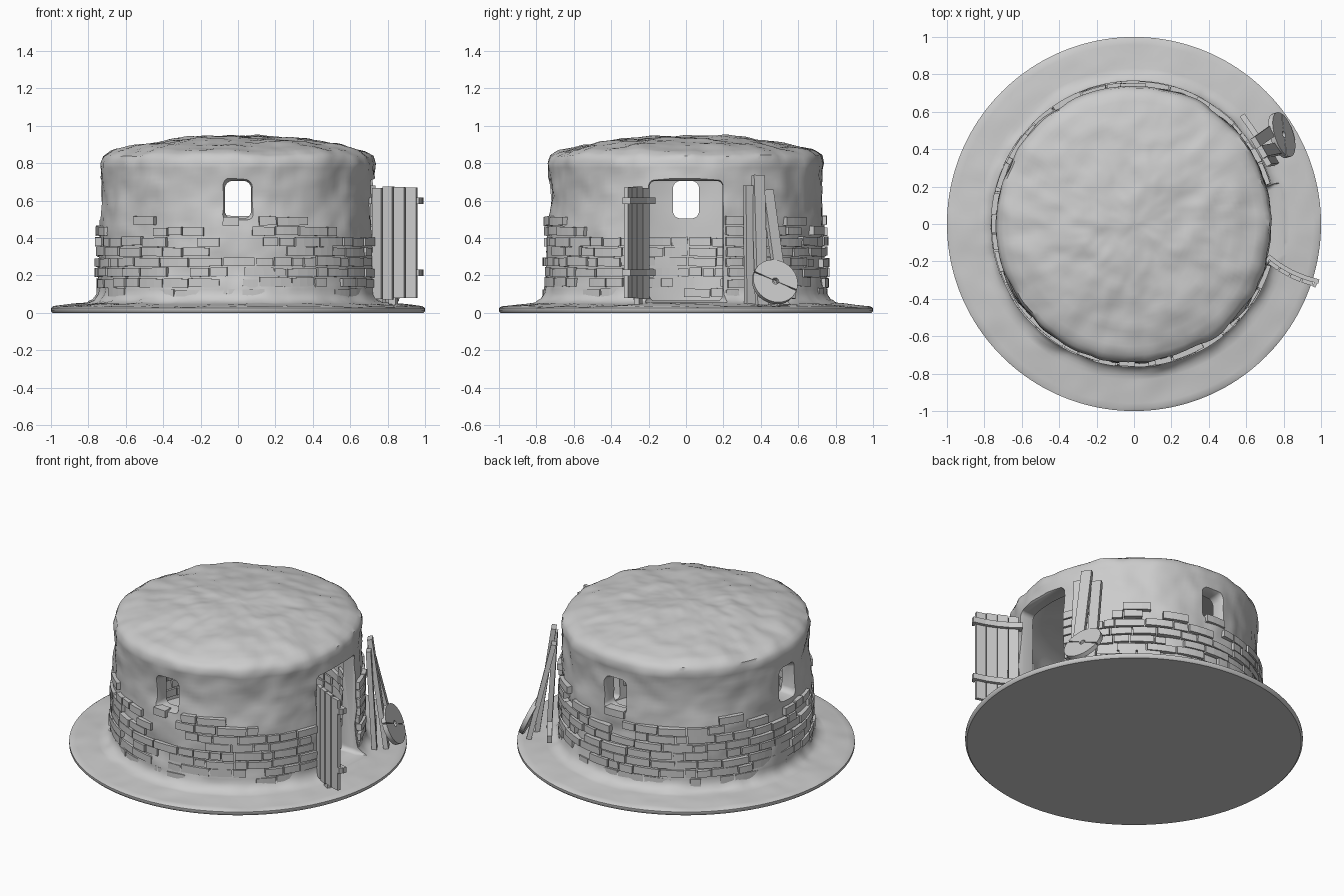
import bpy, bmesh, math, random
from mathutils import Vector, Matrix, noise

random.seed(4)
if "Cube" in bpy.data.objects:
    bpy.data.objects.remove(bpy.data.objects["Cube"])

clay = bpy.data.materials.new("pale grey clay")
clay.use_nodes = True
clay.diffuse_color = (0.6, 0.6, 0.6, 1)
clay.node_tree.nodes["Principled BSDF"].inputs["Base Color"].default_value = (0.6, 0.6, 0.6, 1)


def finish(bm, name, smooth=None):
    bmesh.ops.recalc_face_normals(bm, faces=bm.faces)
    mesh = bpy.data.meshes.new(name)
    bm.to_mesh(mesh)
    bm.free()
    mesh.materials.append(clay)
    ob = bpy.data.objects.new(name, mesh)
    bpy.context.collection.objects.link(ob)
    if smooth:
        shade(ob, smooth)
    return ob


def shade(ob, angle):
    bpy.ops.object.select_all(action='DESELECT')
    ob.select_set(True)
    bpy.context.view_layer.objects.active = ob
    bpy.ops.object.shade_smooth_by_angle(angle=math.radians(angle))


def lathe(profile, name, amount, step=0.025, sides=160):
    """Spin a profile of (radius, height) and roughen it along its normals."""
    bm = bmesh.new()
    pts = [Vector((profile[0][0], 0, profile[0][1]))]
    for a, b in zip(profile, profile[1:]):
        p, q = Vector((a[0], 0, a[1])), Vector((b[0], 0, b[1]))
        n = max(1, round((q - p).length / step))
        pts += [p.lerp(q, k / n) for k in range(1, n + 1)]
    vs = [bm.verts.new(p) for p in pts]
    es = [bm.edges.new(e) for e in zip(vs, vs[1:])]
    bmesh.ops.spin(bm, geom=vs + es, cent=(0, 0, 0), axis=(0, 0, 1),
                   angle=math.tau, steps=sides, use_merge=True)
    bmesh.ops.remove_doubles(bm, verts=bm.verts, dist=0.0005)
    bmesh.ops.recalc_face_normals(bm, faces=bm.faces)
    bm.normal_update()
    moves = []
    for v in bm.verts:
        r = v.co.xy.length
        size = 0 if v.co.z < 0.032 else amount * (0.4 if r > 0.8 else 1)
        bump = noise.noise(v.co * 4) + 0.6 * noise.noise(v.co * 10) + 0.2 * noise.noise(v.co * 22)
        moves.append((v, v.normal * bump * size))
    for v, d in moves:
        v.co += d
    return finish(bm, name)


def opening(angle, width, low, high, corner):
    """Rounded, outward-flaring cutter through the wall."""
    bm = bmesh.new()
    rings = []
    for dist, grow in ((0.55, 0), (0.69, 0), (0.72, 0.007), (0.75, 0.022), (0.9, 0.06)):
        ring = []
        w, h = width / 2 + grow - corner, (high - low) / 2 + grow - corner
        for k in range(24):
            t = math.tau * (k + 0.5) / 24
            y = math.copysign(w, math.cos(t)) + corner * math.cos(t)
            z = math.copysign(h, math.sin(t)) + corner * math.sin(t)
            ring.append(bm.verts.new((dist, y, max(z + (low + high) / 2, low - 0.01))))
        rings.append(ring)
    for a, b in zip(rings, rings[1:]):
        for k in range(24):
            j = (k + 1) % 24
            bm.faces.new((a[k], a[j], b[j], b[k]))
    bm.faces.new(rings[0])
    bm.faces.new(rings[-1])
    bm.transform(Matrix.Rotation(angle, 4, 'Z'))
    return finish(bm, "opening_cutter")


def arc_block(bm, r0, r1, a0, a1, z0, z1, n):
    """Curved block between two radii, angles and heights."""
    rows = []
    for k in range(n + 1):
        a = a0 + (a1 - a0) * k / n
        c, s = math.cos(a), math.sin(a)
        rows.append([bm.verts.new((r * c, r * s, z))
                     for r, z in ((r0, z0), (r1, z0), (r1, z1), (r0, z1))])
    for p, q in zip(rows, rows[1:]):
        for k in range(4):
            j = (k + 1) % 4
            bm.faces.new((p[k], p[j], q[j], q[k]))
    bm.faces.new(rows[0])
    bm.faces.new(rows[-1])
    return [v for row in rows for v in row]


def beam(bm, a, b, side, width, thick):
    """Rectangular bar from a to b, its width along side."""
    a, b = Vector(a), Vector(b)
    z = (b - a).normalized()
    x = (Vector(side) - z * z.dot(Vector(side))).normalized()
    y = z.cross(x)
    m = Matrix((x * width, y * thick, b - a)).transposed().to_4x4()
    m.translation = (a + b) / 2
    bmesh.ops.create_cube(bm, size=1, matrix=m)


# Hut shell with ground disc, hollowed and pierced
hut = lathe([(0, 0), (0.99, 0), (1, 0.01), (1, 0.026), (0.985, 0.034), (0.88, 0.045),
             (0.81, 0.052), (0.775, 0.07), (0.755, 0.1), (0.742, 0.2), (0.738, 0.45),
             (0.728, 0.6), (0.732, 0.75), (0.738, 0.8), (0.725, 0.84), (0.68, 0.868),
             (0.55, 0.9), (0.35, 0.93), (0.15, 0.943), (0, 0.945)], "hut_shell", 0.016)
cutters = [lathe([(0, 0.06), (0.64, 0.06), (0.65, 0.4), (0.645, 0.74), (0.6, 0.79),
                  (0.3, 0.85), (0, 0.86)], "room_cutter", 0.008, 0.05, 96),
           opening(0, 0.39, 0.065, 0.705, 0.03)]
cutters += [opening(math.pi / 2 * k, 0.14, 0.505, 0.705, 0.04) for k in (1, 2, 3)]
for c in cutters:
    mod = hut.modifiers.new("cut", 'BOOLEAN')
    mod.operation, mod.solver, mod.object = 'DIFFERENCE', 'EXACT', c
    c.hide_render = True
    bpy.context.view_layer.objects.active = hut
    bpy.ops.object.modifier_apply(modifier=mod.name)
for c in cutters:
    bpy.data.objects.remove(c)
shade(hut, 45)


# Brick courses outside and inside
def bricks(name, r0, r1, rows, door):
    bm = bmesh.new()
    for i in range(rows):
        z = 0.083 + 0.055 * i
        a = door + random.uniform(0, 0.03)
        while a < math.tau - door - 0.06:
            end = min(a + random.uniform(0.09, 0.25), math.tau - door)
            mid = (a + end) / 2
            chance = (0.6, 0.92, 0.95, 0.95, 0.95, 0.9, 0.7, 0.3)[i]
            if i > 2 and abs(mid - 1.5 * math.pi) < 0.2:
                chance = 0.25
            if random.random() < chance:
                push = random.uniform(-0.006, 0.007)
                lift = random.uniform(-0.004, 0.004)
                vs = arc_block(bm, r0 + push, r1 + push, a, end - 0.012,
                               z + lift, z + lift + random.uniform(0.042, 0.049), 3)
                tilt = Matrix.Rotation(random.uniform(-0.03, 0.03), 3, (math.cos(mid), math.sin(mid), 0))
                centre = Vector((0.74 * math.cos(mid), 0.74 * math.sin(mid), z))
                bmesh.ops.rotate(bm, verts=vs, cent=centre, matrix=tilt)
            a = end
    return finish(bm, name)


bricks("outer_bricks", 0.7, 0.76, 8, 0.285)
bricks("inner_bricks", 0.632, 0.67, 6, 0.34)

# Open door leaf, slightly bowed
hinge, along, inward = Vector((0.72, -0.2, 0)), Vector((0.894, -0.447, 0)), Vector((0.447, 0.894, 0))


def leaf(s, out=0.0):
    t = s / 0.27
    return hinge + along * s - inward * (0.06 * t * (1 - t) - out)


bm = bmesh.new()
for i in range(4):
    s = 0.034 + 0.067 * i
    side = leaf(s + 0.02) - leaf(s - 0.02)
    p = leaf(s)
    low, high = random.uniform(0.07, 0.085), random.uniform(0.66, 0.68)
    beam(bm, p + Vector((0, 0, low)), p + Vector((0, 0, high)), side, 0.06, 0.022)
finish(bm, "door_planks")
bm = bmesh.new()
for z in (0.215, 0.6):
    up = Vector((0, 0, z))
    for k in range(4):
        s0, s1 = -0.015 + 0.075 * k, 0.063 + 0.075 * k
        beam(bm, leaf(s0, 0.02) + up, leaf(s1, 0.02) + up, (0, 0, 1), 0.036, 0.022)
    for s in (-0.008, 0.277):
        beam(bm, leaf(s, -0.016) + up, leaf(s, 0.03) + up, (0, 0, 1), 0.036, 0.016)
finish(bm, "door_battens")
bm = bmesh.new()
beam(bm, (0.83, -0.255, 0.03), (0.83, -0.255, 0.08), along, 0.04, 0.03)
finish(bm, "door_stop")

# Planks leaning on the wall
bm = bmesh.new()
tangent = (-0.5, 0.86, 0)
for a, b, w in (((0.75, 0.34, 0.04), (0.71, 0.335, 0.68), 0.05),
                ((0.79, 0.405, 0.04), (0.685, 0.385, 0.735), 0.065),
                ((0.77, 0.52, 0.04), (0.65, 0.435, 0.655), 0.06),
                ((0.58, 0.58, 0.1), (0.67, 0.45, 0.12), 0.05)):
    beam(bm, a, b, tangent if b[2] > 0.2 else (0, 0, 1), w, 0.03)
finish(bm, "leaning_planks")

# Cracked stone disc with a centre hole
bm = bmesh.new()
for start in (0, math.pi):
    arc_block(bm, 0.018, 0.124, start + 0.03, start + math.pi - 0.03, -0.014, 0.014, 20)
turn = Vector((0.87, 0.28, 0.4)).to_track_quat('Z', 'Y').to_matrix().to_4x4()
bm.transform(Matrix.Translation((0.79, 0.475, 0.165)) @ turn @ Matrix.Rotation(-0.45, 4, 'Z'))
finish(bm, "stone_disc", 35)
